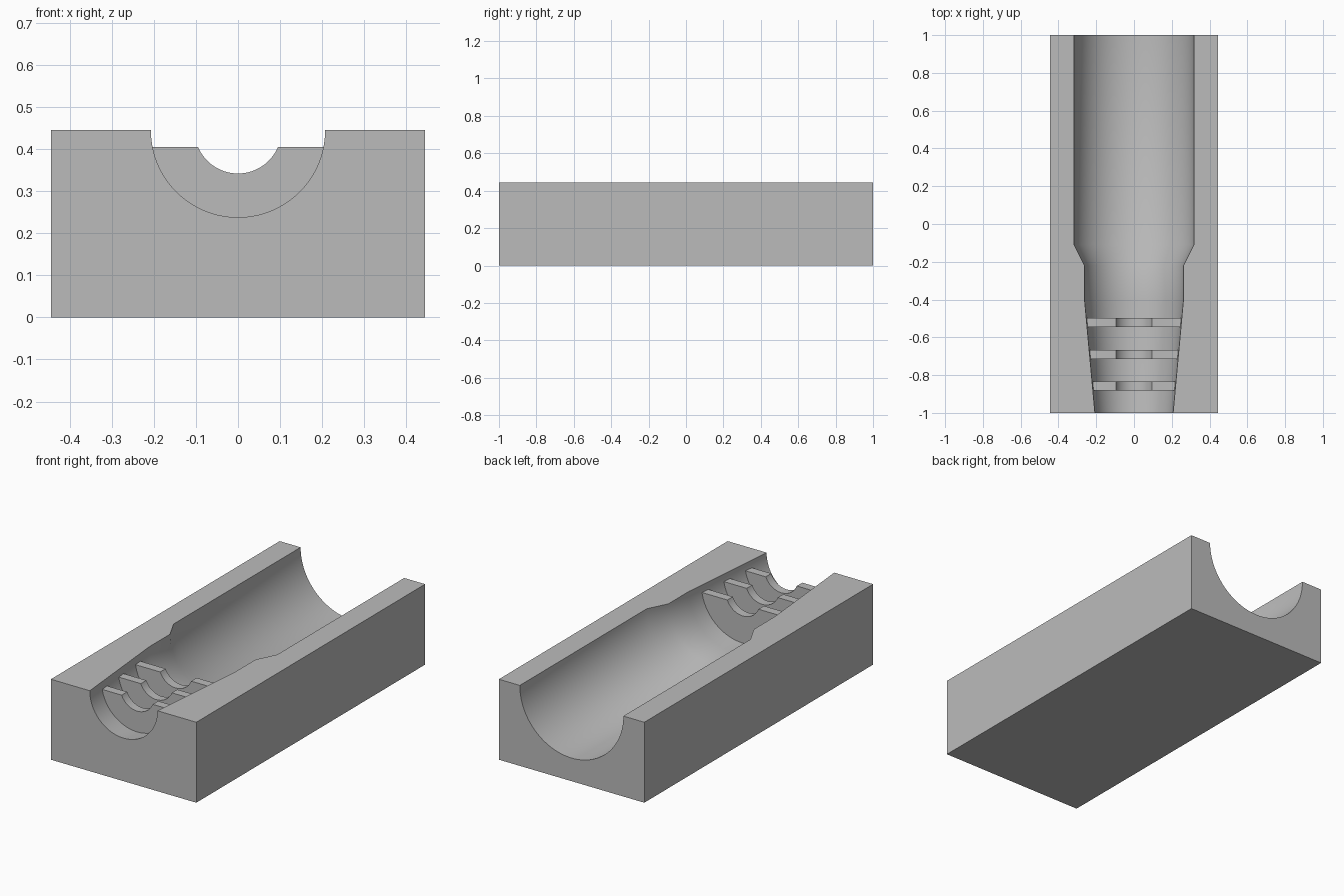
import bpy
import bmesh
from math import asin, cos, sin, pi, radians

cube = bpy.data.objects.get("Cube")
if cube:
    bpy.data.objects.remove(cube, do_unlink=True)

HALF_W, TOP, RIB_TOP, RIB_R, SEG = 0.445, 0.445, 0.405, 0.103, 64
# Groove radius along the length: (y, radius)
GROOVE = [(-1, 0.207), (-0.4, 0.262), (-0.22, 0.262), (-0.11, 0.317), (1, 0.317)]

grey = bpy.data.materials.new("grey")
grey.use_nodes = True
colour = (0.5, 0.5, 0.5, 1)
grey.diffuse_color = colour
grey.node_tree.nodes["Principled BSDF"].inputs["Base Color"].default_value = colour


def arc(radius, z_cut):
    """Lower arc about the groove axis, ending at height z_cut."""
    start = asin((TOP - z_cut) / radius)
    angles = [start + (pi - 2 * start) * i / SEG for i in range(SEG + 1)]
    return [(-radius * cos(a), TOP - radius * sin(a)) for a in angles]


def loft(name, sections):
    """Skin matching closed (x, z) sections placed along y, with end caps."""
    bm = bmesh.new()
    rings = [[bm.verts.new((x, y, z)) for x, z in pts] for y, pts in sections]
    for a, b in zip(rings, rings[1:]):
        for i in range(len(a)):
            j = (i + 1) % len(a)
            bm.faces.new((a[i], a[j], b[j], b[i]))
    bm.faces.new(rings[0])
    bm.faces.new(rings[-1])
    bmesh.ops.recalc_face_normals(bm, faces=bm.faces)
    mesh = bpy.data.meshes.new(name)
    bm.to_mesh(mesh)
    bm.free()
    mesh.materials.append(grey)
    obj = bpy.data.objects.new(name, mesh)
    bpy.context.collection.objects.link(obj)
    bpy.ops.object.select_all(action="DESELECT")
    obj.select_set(True)
    bpy.context.view_layer.objects.active = obj
    bpy.ops.object.shade_smooth_by_angle(angle=radians(30))
    return obj


def groove_radius(y):
    (y0, r0), (y1, r1) = GROOVE[:2]
    return r0 + (r1 - r0) * (y - y0) / (y1 - y0)


# Block with the stepped, tapering half-round groove
corners = [(HALF_W, TOP), (HALF_W, 0), (-HALF_W, 0), (-HALF_W, TOP)]
loft("grooved_block", [(y, arc(r, TOP) + corners) for y, r in GROOVE])

# Three half-ring ribs seated in the tapered end
for n, y in enumerate((-0.857, -0.69, -0.521)):
    sections = []
    for end in (y - 0.024, y + 0.024):
        outer = arc(groove_radius(end) + 0.001, RIB_TOP)
        sections.append((end, outer + arc(RIB_R, RIB_TOP)[::-1]))
    loft(f"rib_{n + 1}", sections)
